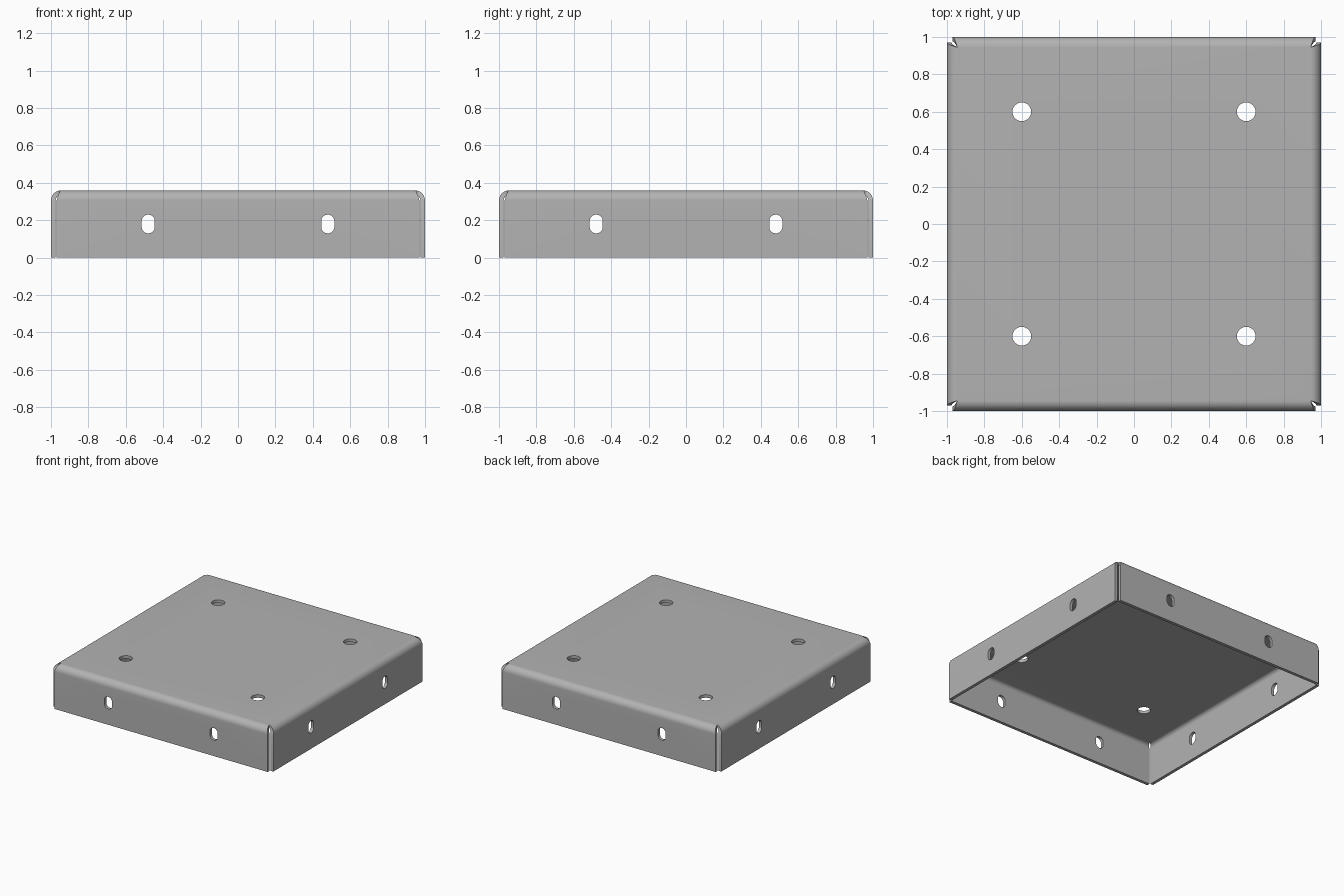
import bpy, bmesh
from math import sin, cos, pi, radians
from mathutils import Matrix, Vector

cube = bpy.data.objects.get("Cube")
if cube:
    bpy.data.objects.remove(cube, do_unlink=True)

HEIGHT, RADIUS, THICK = 0.36, 0.055, 0.025
FLAT = 1 - RADIUS      # half width of the flat top
FLANGE = 0.97          # half width of each flange
STEPS = 10

steel = bpy.data.materials.new("grey steel")
steel.use_nodes = True
colour = (0.45, 0.45, 0.45, 1)
steel.diffuse_color = colour
steel.node_tree.nodes["Principled BSDF"].inputs["Base Color"].default_value = colour


def make_object(name, bm):
    mesh = bpy.data.meshes.new(name)
    bm.to_mesh(mesh)
    bm.free()
    obj = bpy.data.objects.new(name, mesh)
    bpy.context.collection.objects.link(obj)
    mesh.materials.append(steel)
    return obj


# Flange profile: rounded bend, then straight down (half width, outward, height)
profile = []
for i in range(STEPS + 1):
    a = pi / 2 * i / STEPS
    half = FLAT + (FLANGE - FLAT) * i / STEPS
    profile.append((half, FLAT + RADIUS * sin(a), HEIGHT - RADIUS + RADIUS * cos(a)))
profile.append((FLANGE, 1, 0))

# Flat top with four folded flanges and open corner reliefs
bm = bmesh.new()
bm.faces.new([bm.verts.new((x * FLAT, y * FLAT, HEIGHT))
              for x, y in ((-1, -1), (1, -1), (1, 1), (-1, 1))])
for side in range(4):
    turn = Matrix.Rotation(side * pi / 2, 3, 'Z')
    rows = [[bm.verts.new(turn @ Vector((s * w, -out, z))) for s in (-1, 1)]
            for w, out, z in profile]
    for upper, lower in zip(rows, rows[1:]):
        bm.faces.new((lower[0], lower[1], upper[1], upper[0]))
bmesh.ops.remove_doubles(bm, verts=bm.verts, dist=0.0001)
bmesh.ops.recalc_face_normals(bm, faces=bm.faces)
if max(bm.faces, key=lambda f: f.calc_area()).normal.z < 0:
    bmesh.ops.reverse_faces(bm, faces=bm.faces)
tray = make_object("folded_tray", bm)
solid = tray.modifiers.new("sheet thickness", 'SOLIDIFY')
solid.thickness = THICK
solid.offset = -1
solid.use_even_offset = True


# Hole cutters: a circle, optionally stretched to a slot, extruded along z
def add_cutter(bm, radius, stretch, length, matrix):
    n = 32
    ring = []
    for i in range(n):
        a = 2 * pi * (i + 0.5) / n
        y = radius * sin(a) + (stretch if sin(a) > 0 else -stretch)
        ring.append((radius * cos(a), y))
    low, high = [[bm.verts.new(matrix @ Vector((x, y, z))) for x, y in ring]
                 for z in (-length, length)]
    bm.faces.new(low[::-1])
    bm.faces.new(high)
    for i in range(n):
        j = (i + 1) % n
        bm.faces.new((low[i], low[j], high[j], high[i]))


def cut(name, bm):
    cutter = make_object(name, bm)
    cutter.hide_render = True
    mod = tray.modifiers.new(name, 'BOOLEAN')
    mod.operation = 'DIFFERENCE'
    mod.solver = 'EXACT'
    mod.object = cutter
    return cutter


# Round holes in the top
bm = bmesh.new()
for x in (-0.6, 0.6):
    for y in (-0.6, 0.6):
        add_cutter(bm, 0.05, 0, 0.1, Matrix.Translation((x, y, HEIGHT)))
cutters = [cut("top_holes", bm)]

# Upright slots in the four flanges
bm = bmesh.new()
for side in range(4):
    for x in (-0.48, 0.48):
        add_cutter(bm, 0.035, 0.015, 0.1, Matrix.Rotation(side * pi / 2, 4, 'Z')
                   @ Matrix.Translation((x, -1, 0.18)) @ Matrix.Rotation(pi / 2, 4, 'X'))
cutters.append(cut("flange_slots", bm))

# Apply the cuts, drop the cutters and smooth the bends
bpy.ops.object.select_all(action='DESELECT')
tray.select_set(True)
bpy.context.view_layer.objects.active = tray
for mod in list(tray.modifiers):
    bpy.ops.object.modifier_apply(modifier=mod.name)
for cutter in cutters:
    bpy.data.objects.remove(cutter, do_unlink=True)
bpy.ops.object.shade_smooth_by_angle(angle=radians(30))
